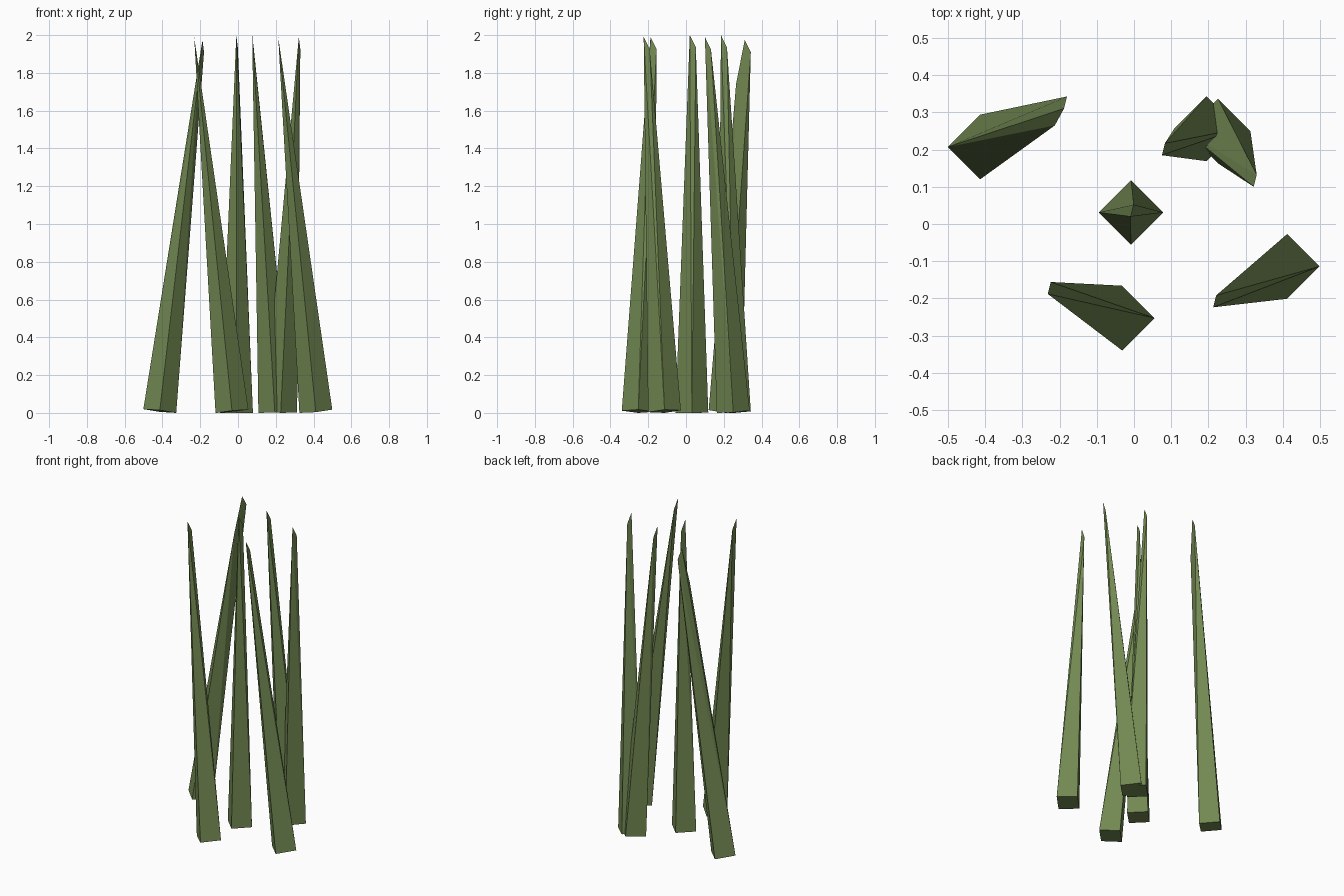
import bpy
import bmesh
from mathutils import Vector

cube = bpy.data.objects.get("Cube")
if cube:
    bpy.data.objects.remove(cube, do_unlink=True)

# Single grass colour
green = bpy.data.materials.new("grass_green")
green.use_nodes = True
colour = (0.17, 0.25, 0.085, 1.0)
green.diffuse_color = colour
bsdf = green.node_tree.nodes["Principled BSDF"]
bsdf.inputs["Base Color"].default_value = colour
bsdf.inputs["Roughness"].default_value = 0.9

HALF = 0.087                          # half diagonal of the square root
TIP_BACK = Vector((0.008, 0.032, -0.065))  # slanted tip edge, running backwards


def blade(name, root, tip, belly=None):
    """Four-sided tapering blade with a slanted edge for a tip."""
    tip = Vector(tip)
    lean = (tip.xy - Vector(root)) / tip.z
    lift = HALF * max(abs(lean.x), abs(lean.y))
    points = [tip, tip + TIP_BACK]
    if belly:
        points.append(Vector(belly))
    # Root corners lie square to the leaning axis
    for dx, dy in ((1, 0), (0, 1), (-1, 0), (0, -1)):
        offset = Vector((dx, dy)) * HALF
        flat = Vector(root) + offset
        points.append(Vector((flat.x, flat.y, lift - lean.dot(offset))))

    bm = bmesh.new()
    for p in points:
        bm.verts.new(p)
    bmesh.ops.convex_hull(bm, input=bm.verts[:])
    bmesh.ops.recalc_face_normals(bm, faces=bm.faces[:])
    mesh = bpy.data.meshes.new(name)
    bm.to_mesh(mesh)
    bm.free()
    mesh.materials.append(green)
    obj = bpy.data.objects.new(name, mesh)
    bpy.context.collection.objects.link(obj)


# Tuft of leaning blades
blade("right_blade", (-0.414, 0.207), (-0.188, 0.311, 1.975), (-0.213, 0.265, 1.74))
blade("front_blade", (-0.032, -0.253), (-0.232, -0.188, 1.99))
blade("centre_blade", (-0.008, 0.031), (-0.009, 0.02, 2.0))
blade("back_blade", (0.195, 0.256), (0.075, 0.185, 2.0))
blade("back_left_blade", (0.226, 0.25), (0.322, 0.1, 1.99))
blade("left_blade", (0.412, -0.114), (0.213, -0.224, 1.99))
